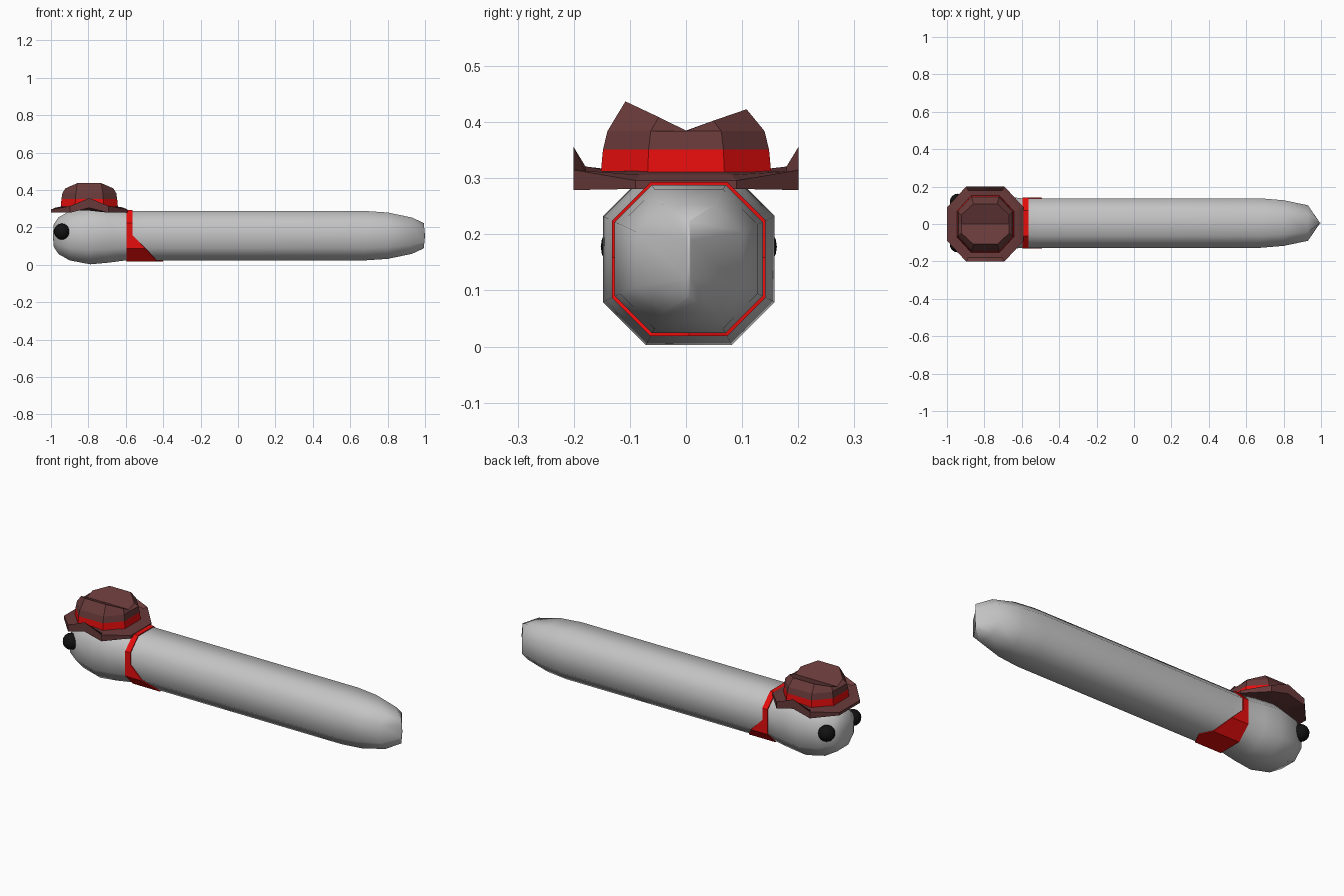
import bpy, bmesh, math

if "Cube" in bpy.data.objects:
    bpy.data.objects.remove(bpy.data.objects["Cube"])


def material(name, r, g, b):
    m = bpy.data.materials.new(name)
    m.diffuse_color = (r, g, b, 1)
    m.use_nodes = True
    m.node_tree.nodes["Principled BSDF"].inputs["Base Color"].default_value = m.diffuse_color
    return m


GREY = material("worm grey", 0.55, 0.55, 0.55)
BROWN = material("hat brown", 0.14, 0.042, 0.042)
RED = material("red cloth", 0.80, 0.004, 0.004)
BLACK = material("eye black", 0.006, 0.006, 0.006)


def loft(name, rings, mats, cap_start=None, cap_end=None, closed=False, smooth=None):
    """Skin equal-length rings; caps are fans to an optional centre point."""
    bm = bmesh.new()
    vs = [[bm.verts.new(p) for p in ring] for ring in rings]
    pairs = list(zip(vs, vs[1:])) + ([(vs[-1], vs[0])] if closed else [])
    n = len(rings[0])
    for a, b in pairs:
        for i in range(n):
            j = (i + 1) % n
            bm.faces.new((a[i], a[j], b[j], b[i]))
    for ring, centre in ((vs[0], cap_start), (vs[-1], cap_end)):
        if centre:
            c = bm.verts.new(centre)
            for i in range(n):
                bm.faces.new((ring[i], ring[(i + 1) % n], c))
    bmesh.ops.remove_doubles(bm, verts=bm.verts, dist=0.0005)
    bmesh.ops.recalc_face_normals(bm, faces=bm.faces)
    me = bpy.data.meshes.new(name)
    bm.to_mesh(me)
    bm.free()
    for m in mats:
        me.materials.append(m)
    ob = bpy.data.objects.new(name, me)
    bpy.context.collection.objects.link(ob)
    if smooth:
        bpy.ops.object.select_all(action='DESELECT')
        ob.select_set(True)
        bpy.context.view_layer.objects.active = ob
        bpy.ops.object.shade_smooth_by_angle(angle=math.radians(smooth))
    return ob


CY, CZ = 0.005, 0.156
OCT = [(1, -.5), (1, .5), (.5, 1), (-.5, 1), (-1, .5), (-1, -.5), (-.5, -1), (.5, -1)]

# Worm: octagonal body with bulging head and wedge tail (x, half width, half height)
stations = [(-.985, .06, .06), (-.96, .098, .098), (-.9, .132, .132), (-.79, .153, .153),
            (-.69, .144, .144), (-.6, .132, .132), (-.5, .132, .132), (.1, .132, .132),
            (.68, .132, .132), (.8, .122, .124), (.93, .095, .097), (.993, .003, .068)]
loft("worm_body", [[(x, CY + u * hy, CZ + v * hz) for u, v in OCT] for x, hy, hz in stations],
     [GREY], (-.99, CY, CZ), (1.0, CY, CZ), smooth=80)

# Neckerchief: thin band whose back edge sweeps to a flap underneath
SCARF = OCT[:1] + [(1, .02)] + OCT[1:5] + [(-1, .02)] + OCT[5:7] + [(0, -1)] + OCT[7:]


def back_edge(u, v):
    if v > -.2:
        return -.565
    if v > -.8:
        return -.495
    return -.402 if u == 0 else -.435


def scarf_ring(r, back):
    return [(back_edge(u, v) if back else -.596, CY + u * r, CZ + v * r) for u, v in SCARF]


loft("neckerchief", [scarf_ring(.131, 0), scarf_ring(.137, 0), scarf_ring(.137, 1),
                     scarf_ring(.131, 1)], [RED], closed=True)

# Eyes
for side, label in ((-1, "left"), (1, "right")):
    bpy.ops.mesh.primitive_uv_sphere_add(segments=16, ring_count=10, radius=.043,
                                         location=(-.942, CY + side * .114, .178))
    eye = bpy.context.object
    eye.name = "eye_" + label
    eye.data.materials.append(BLACK)
    bpy.ops.object.shade_smooth()

# Hat brim: octagon with pinched-up sides
HX = -.795
HAT = [(1, 0), (1, .45), (.5, 1), (0, 1), (-.5, 1), (-1, .45),
       (-1, 0), (-1, -.45), (-.5, -1), (0, -1), (.5, -1), (1, -.45)]


def brim_ring(s, low, high, corner):
    return [(HX + u * s, v * s * .985,
             high if u == 0 else corner if abs(v) == 1 else low) for u, v in HAT]


loft("hat_brim", [brim_ring(.13, .29, .29, .29), brim_ring(.204, .281, .305, .279),
                  brim_ring(.204, .296, .357, .315), brim_ring(.182, .306, .321, .312),
                  brim_ring(.14, .314, .316, .314)], [BROWN],
     (HX, 0, .29), (HX, 0, .315))

# Hat crown: tapered walls, red band, lengthwise crease in the top


def crown_ring(rx, ry, z):
    return [(HX + u * rx, v * ry, z) for u, v in HAT]


def crease(y):
    return .385 + (.052 if y < 0 else .038) * min(1, abs(y) / .105)


rim = [(x, y, crease(y)) for x, y, _ in crown_ring(.128, .108, 0)]
crown = loft("hat_crown", [crown_ring(.153, .152, .308), crown_ring(.149, .148, .351),
                           crown_ring(.144, .14, .384), rim],
             [BROWN, RED], None, (HX, 0, .385))
for f in crown.data.polygons:
    f.material_index = 1 if f.center.z < .345 else 0
